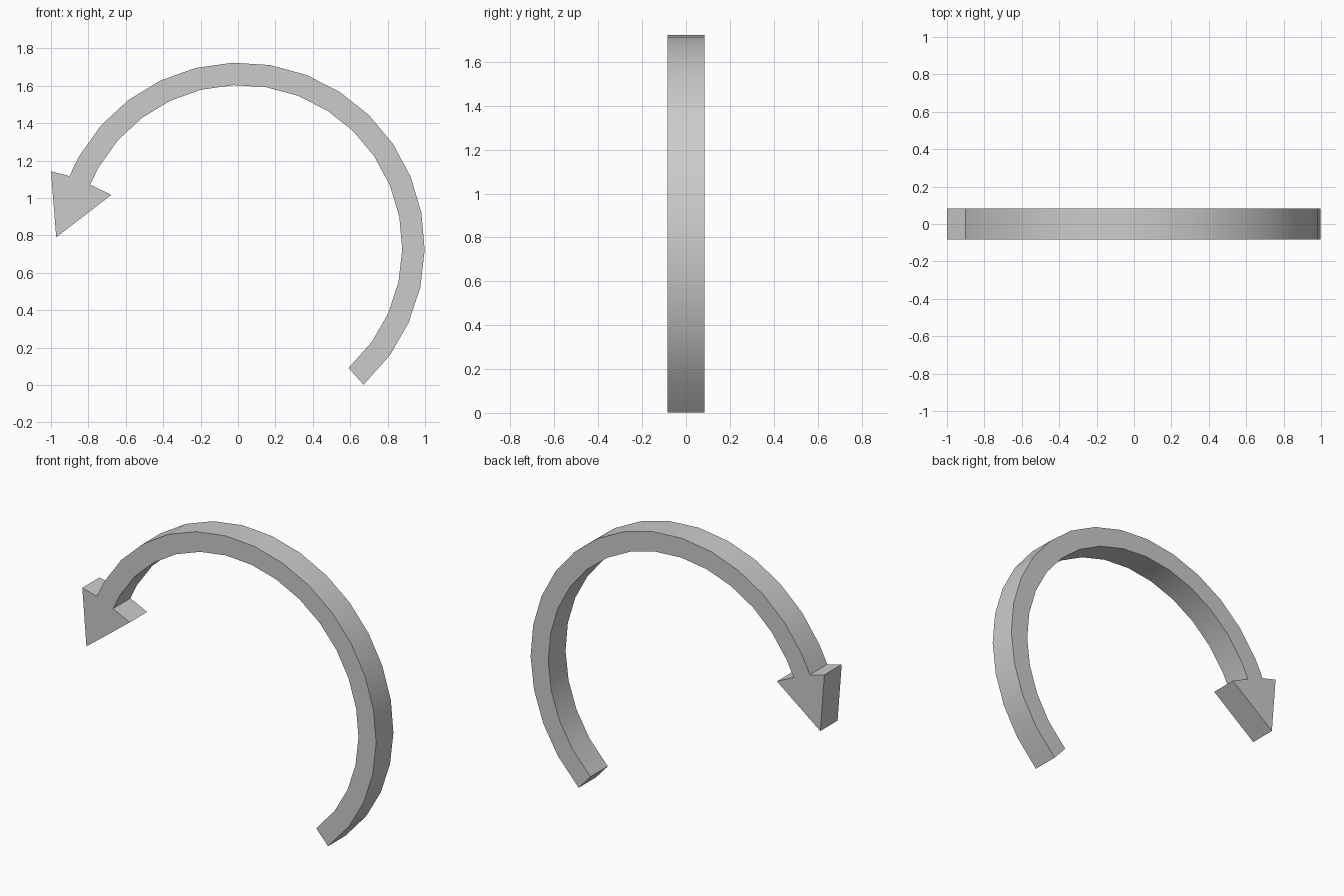
import bpy, bmesh
from math import radians, cos, sin

if "Cube" in bpy.data.objects:
    bpy.data.objects.remove(bpy.data.objects["Cube"])

CX, CZ = 0.01, 0.736          # arc centre
R_OUT, R_IN = 0.988, 0.868    # shaft radii
HALF = 0.084                  # half thickness in y

bm = bmesh.new()

def vert(x, z):
    return bm.verts.new((x, -HALF, z))

def on_arc(r, deg):
    return vert(CX + r * cos(radians(deg)), CZ + r * sin(radians(deg)))

# Shaft: strip of quads along the arc
angles = [-48.0] + [-47.3 + 11.63 * k for k in range(1, 18)] + [157.3]
rungs = [(on_arc(R_OUT, a), on_arc(R_IN, a)) for a in angles]
for (o1, i1), (o2, i2) in zip(rungs, rungs[1:]):
    bm.faces.new((o1, o2, i2, i1))

# Head: barbed triangle joined to the last rung
neck_out, neck_in = rungs[-1]
barb_out, tip, barb_in = vert(-1.0, 1.143), vert(-0.972, 0.79), vert(-0.677, 1.017)
bm.faces.new((neck_out, barb_out, tip, barb_in, neck_in))

# Thickness: extrude the flat profile to the back
ext = bmesh.ops.extrude_face_region(bm, geom=bm.faces[:])
back = [g for g in ext["geom"] if isinstance(g, bmesh.types.BMVert)]
bmesh.ops.translate(bm, verts=back, vec=(0, 2 * HALF, 0))
bmesh.ops.recalc_face_normals(bm, faces=bm.faces[:])

mesh = bpy.data.meshes.new("curved_arrow")
bm.to_mesh(mesh)
bm.free()
arrow = bpy.data.objects.new("curved_arrow", mesh)
bpy.context.collection.objects.link(arrow)

# Smooth rim, sharp corners
bpy.context.view_layer.objects.active = arrow
arrow.select_set(True)
bpy.ops.object.shade_smooth_by_angle(angle=radians(30))
